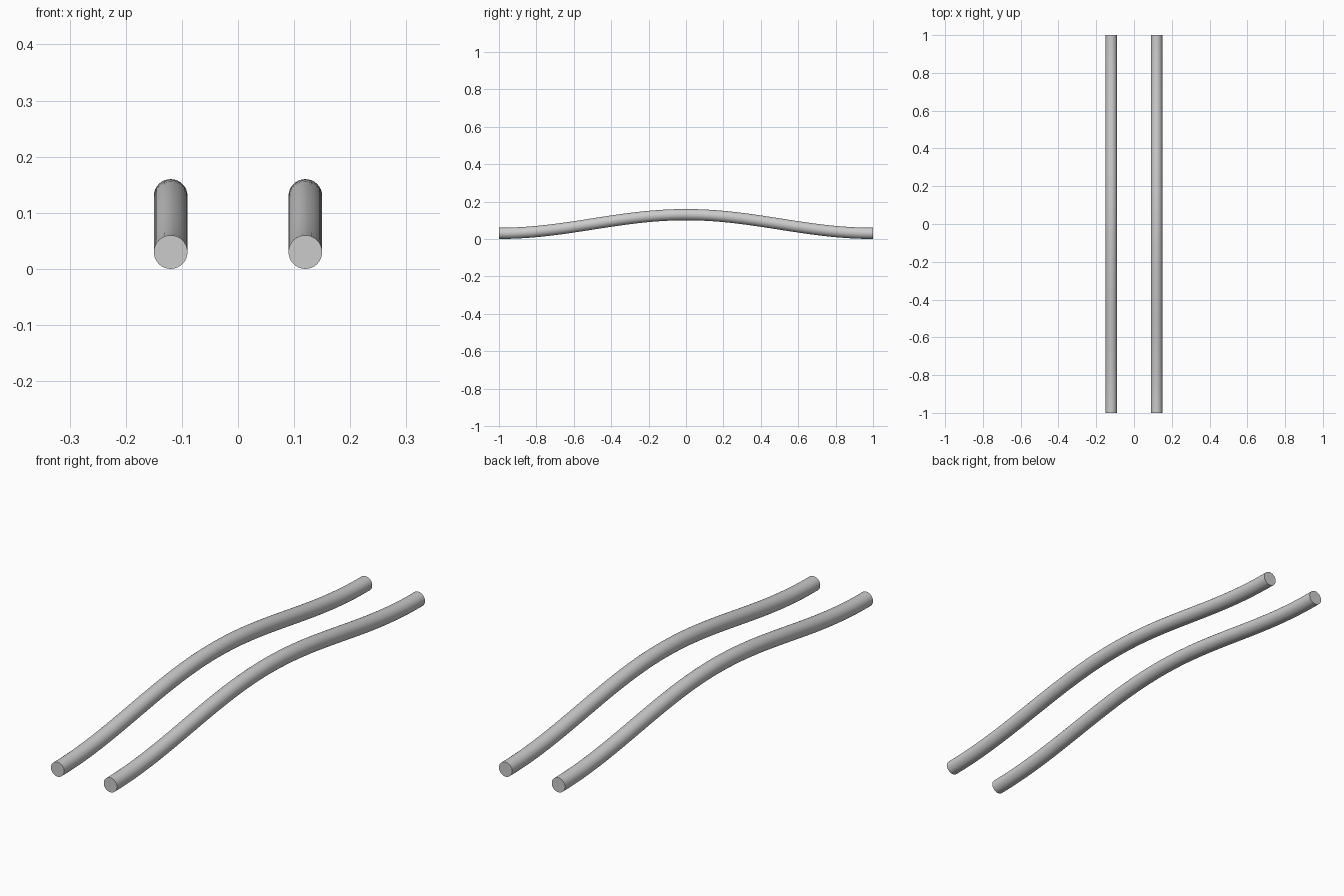
import bpy

if "Cube" in bpy.data.objects:
    bpy.data.objects.remove(bpy.data.objects["Cube"])

RADIUS = 0.03
HANDLE = 0.36  # level handle length, gives an even wave


def wavy_rod(name, x):
    # Round rod swept along a gentle hump, closed at both ends
    curve = bpy.data.curves.new(name, 'CURVE')
    curve.dimensions = '3D'
    curve.resolution_u = 24
    curve.bevel_depth = RADIUS
    curve.bevel_resolution = 14
    curve.use_fill_caps = True
    spline = curve.splines.new('BEZIER')
    spline.bezier_points.add(2)
    for p, (y, z) in zip(spline.bezier_points, [(-1, 0.03), (0, 0.13), (1, 0.03)]):
        p.handle_left_type = p.handle_right_type = 'FREE'
        p.co = (x, y, z)
        p.handle_left = (x, y - HANDLE, z)
        p.handle_right = (x, y + HANDLE, z)
    obj = bpy.data.objects.new(name, curve)
    bpy.context.collection.objects.link(obj)

    # Convert to mesh, smooth sides with crisp end caps
    bpy.ops.object.select_all(action='DESELECT')
    obj.select_set(True)
    bpy.context.view_layer.objects.active = obj
    bpy.ops.object.convert(target='MESH')
    obj = bpy.context.view_layer.objects.active
    bpy.ops.object.mode_set(mode='EDIT')
    bpy.ops.mesh.select_all(action='SELECT')
    bpy.ops.mesh.remove_doubles(threshold=0.0001)
    bpy.ops.mesh.normals_make_consistent(inside=False)
    bpy.ops.object.mode_set(mode='OBJECT')
    bpy.ops.object.shade_smooth_by_angle()


# Matching pair of rods
wavy_rod("left_rod", -0.12)
wavy_rod("right_rod", 0.12)
